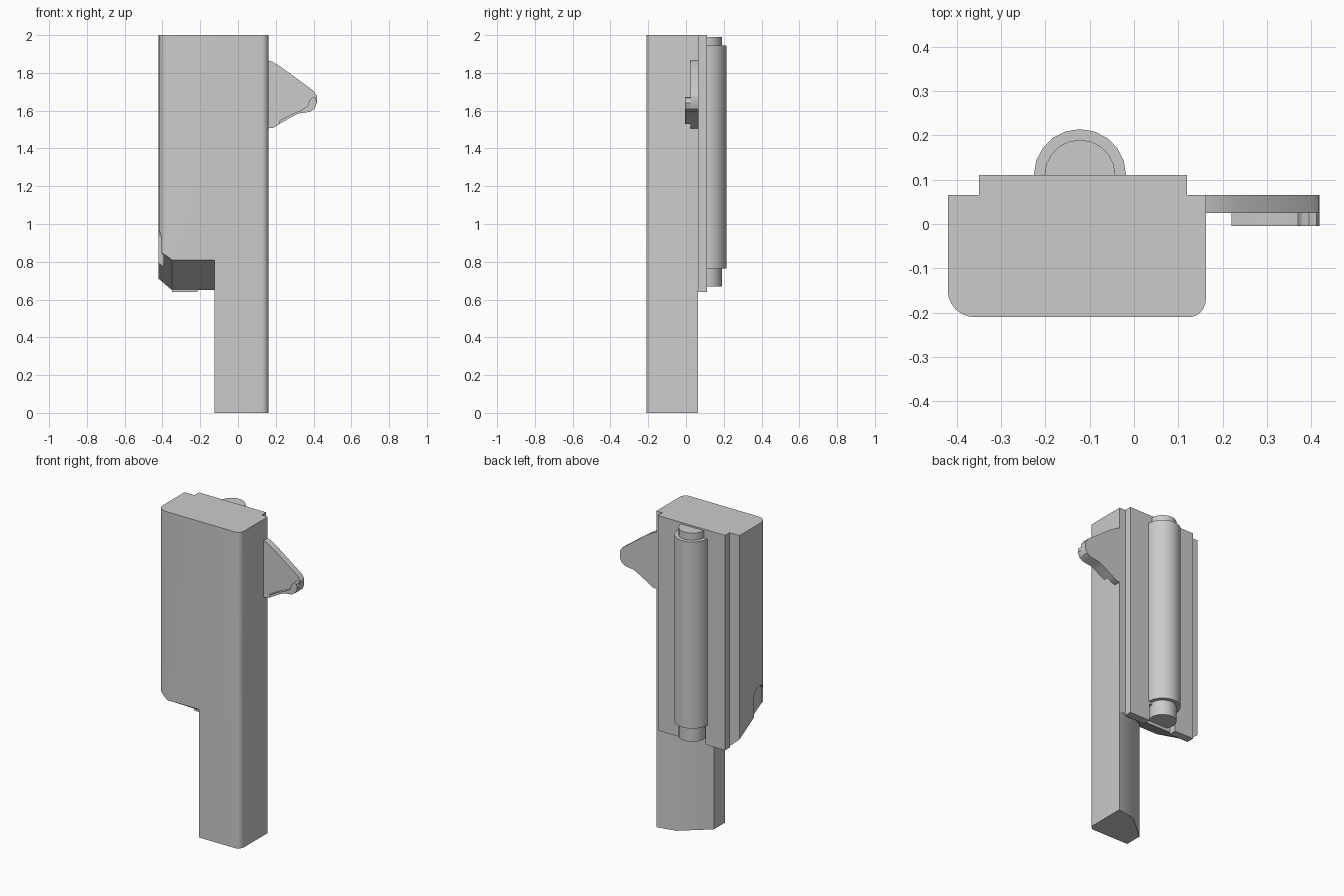
import bpy, bmesh
from math import cos, sin, radians
from mathutils import Vector

if "Cube" in bpy.data.objects:
    bpy.data.objects.remove(bpy.data.objects["Cube"])


def place(axis, u, v, w):
    return {'x': (w, u, v), 'y': (u, w, v), 'z': (u, v, w)}[axis]


def finish(name, bm):
    bmesh.ops.recalc_face_normals(bm, faces=bm.faces)
    mesh = bpy.data.meshes.new(name)
    bm.to_mesh(mesh)
    bm.free()
    ob = bpy.data.objects.new(name, mesh)
    bpy.context.collection.objects.link(ob)
    return ob


def prism_bm(pts, axis, a, b):
    bm = bmesh.new()
    lo = [bm.verts.new(place(axis, u, v, a)) for u, v in pts]
    hi = [bm.verts.new(place(axis, u, v, b)) for u, v in pts]
    bm.faces.new(lo)
    bm.faces.new(hi)
    for i in range(len(pts)):
        j = (i + 1) % len(pts)
        bm.faces.new((lo[i], lo[j], hi[j], hi[i]))
    return bm


def prism(name, pts, axis, a, b):
    return finish(name, prism_bm(pts, axis, a, b))


def arc(cx, cy, rx, ry, a0, a1, n):
    return [(cx + rx * cos(radians(a0 + (a1 - a0) * i / n)),
             cy + ry * sin(radians(a0 + (a1 - a0) * i / n))) for i in range(n + 1)]


def cut_below(bm, point, d1, d2):
    n = Vector(d1).cross(Vector(d2))
    if n.z < 0:
        n = -n
    res = bmesh.ops.bisect_plane(bm, geom=bm.verts[:] + bm.edges[:] + bm.faces[:],
                                 plane_co=point, plane_no=n, clear_inner=True)
    edges = [e for e in res['geom_cut'] if isinstance(e, bmesh.types.BMEdge)]
    bmesh.ops.holes_fill(bm, edges=edges, sides=0)


right_round = arc(0.125, -0.17, 0.037, 0.04, -90, 0, 6)

# Main body with a sloping underside and a chamfered lower corner
outline = arc(-0.36, -0.15, 0.06, 0.06, 180, 270, 6) + right_round + [(0.162, 0.065), (-0.42, 0.065)]
bm = prism_bm(outline, 'z', 0.5, 2.0)
cut_below(bm, (-0.35, 0.065, 0.65), (1, 0, 0), (0, 0.275, -0.16))
cut_below(bm, (-0.35, 0.065, 0.65), (0.07, 0, -0.06), (0, 0.275, -0.16))
body = finish("body", bm)

# Arched recess low on the left face
arch = [(-0.19, 0.7)] + arc(-0.135, 0.92, 0.055, 0.055, 180, 0, 10) + [(-0.08, 0.7)]
recess = prism("recess_cutter", arch, 'x', -0.5, -0.395)
mod = body.modifiers.new("recess", 'BOOLEAN')
mod.operation = 'DIFFERENCE'
mod.solver = 'EXACT'
mod.object = recess
bpy.context.view_layer.objects.active = body
bpy.ops.object.modifier_apply(modifier=mod.name)
bpy.data.objects.remove(recess, do_unlink=True)

# Lower leg with a faceted back
leg_outline = [(-0.125, -0.21)] + right_round + [(0.162, 0.064), (0.04, 0.04), (-0.125, -0.10)]
leg = prism("lower_leg", leg_outline, 'z', 0.0, 0.95)

# Back plate, notched where the rod ends
plate = prism("back_plate", [(-0.35, 2.0), (-0.35, 0.64), (-0.215, 0.64), (-0.215, 0.75),
                             (-0.025, 0.75), (-0.025, 0.64), (0.12, 0.64), (0.12, 2.0)],
              'y', 0.06, 0.11)

# Rod on the back: wide sleeve and narrow pin
sleeve = prism("rod_sleeve", arc(-0.122, 0.11, 0.104, 0.104, 0, 342, 19), 'z', 0.765, 1.945)
pin = prism("rod_pin", arc(-0.122, 0.11, 0.08, 0.08, 0, 342, 19), 'z', 0.67, 1.99)

# Side fin and the raised lip along its lower edge
lower = [(0.418, 1.64), (0.405, 1.61), (0.38, 1.594), (0.32, 1.585),
         (0.28, 1.565), (0.22, 1.53)]
fin = prism("side_fin", [(0.15, 1.868), (0.18, 1.86), (0.23, 1.83), (0.40, 1.705),
                         (0.417, 1.68)] + lower + [(0.19, 1.51), (0.15, 1.505)],
            'y', 0.025, 0.065)
lip = prism("fin_lip", lower + [(0.22, 1.547), (0.28, 1.58), (0.34, 1.605), (0.37, 1.625),
                                (0.378, 1.655), (0.395, 1.672), (0.412, 1.668)],
            'y', -0.005, 0.03)

# Smooth the rounded parts while keeping hard edges
bpy.ops.object.select_all(action='DESELECT')
for ob in (body, leg, plate, sleeve, pin, fin, lip):
    ob.select_set(True)
bpy.context.view_layer.objects.active = body
bpy.ops.object.shade_smooth_by_angle(angle=radians(30))
